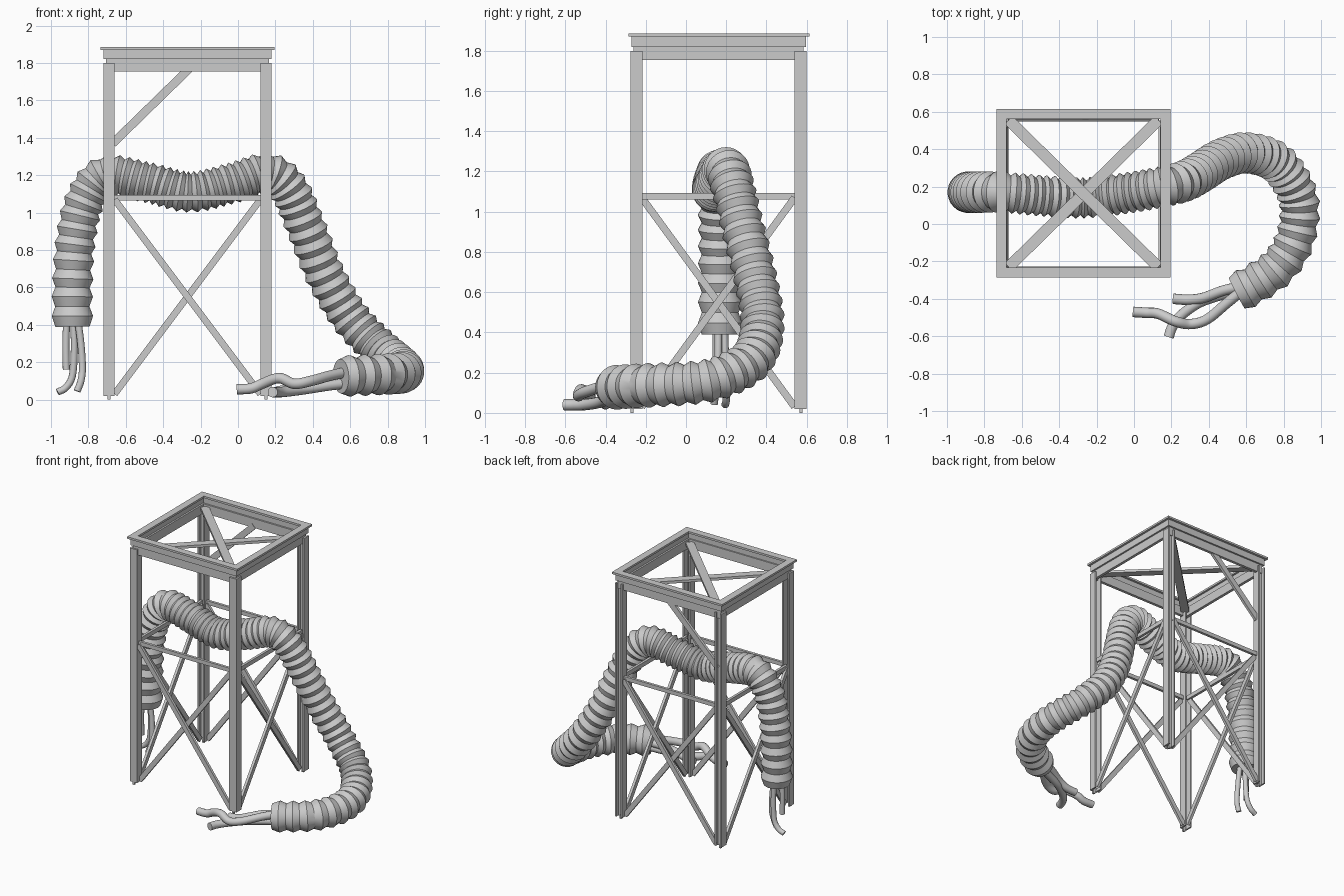
import bpy, bmesh
from math import sin, cos, pi, radians
from mathutils import Vector, Matrix

if "Cube" in bpy.data.objects:
    bpy.data.objects.remove(bpy.data.objects["Cube"])


def finish(name, bm, smooth=False):
    bmesh.ops.recalc_face_normals(bm, faces=bm.faces)
    me = bpy.data.meshes.new(name)
    bm.to_mesh(me)
    bm.free()
    if smooth:
        me.shade_smooth()
        me.set_sharp_from_angle(angle=radians(32))
    ob = bpy.data.objects.new(name, me)
    bpy.context.collection.objects.link(ob)
    return ob


def add_box(bm, x0, x1, y0, y1, z0, z1):
    m = Matrix.Translation(((x0 + x1) / 2, (y0 + y1) / 2, (z0 + z1) / 2)) @ \
        Matrix.Diagonal((x1 - x0, y1 - y0, z1 - z0, 1))
    bmesh.ops.create_cube(bm, size=1, matrix=m)


def bar(name, p, q, normal, width=0.036, thick=0.02):
    """Flat bar from p to q whose thin direction is normal."""
    p, q, n = Vector(p), Vector(q), Vector(normal)
    d = (q - p).normalized()
    s = n.cross(d)
    m = Matrix((d * (q - p).length, s * width, n * thick)).transposed().to_4x4()
    m.translation = (p + q) / 2
    bm = bmesh.new()
    bmesh.ops.create_cube(bm, size=1, matrix=m)
    finish(name, bm)


def ring(name, x0, x1, y0, y1, z0, z1, w):
    bm = bmesh.new()
    add_box(bm, x0, x1, y0, y0 + w, z0, z1)
    add_box(bm, x0, x1, y1 - w, y1, z0, z1)
    add_box(bm, x0, x0 + w, y0 + w, y1 - w, z0, z1)
    add_box(bm, x1 - w, x1, y0 + w, y1 - w, z0, z1)
    finish(name, bm)


def spline(ctrl, n=40):
    """Dense Catmull-Rom samples; works for any number of components."""
    c = [Vector(p) for p in ctrl]
    c = [2 * c[0] - c[1]] + c + [2 * c[-1] - c[-2]]
    out = []
    for i in range(1, len(c) - 2):
        a, b, d, e = c[i - 1:i + 3]
        for k in range(n):
            t = k / n
            out.append(0.5 * (2 * b + (d - a) * t + (2 * a - 5 * b + 4 * d - e) * t * t
                              + (3 * b - a - 3 * d + e) * t ** 3))
    return out + [c[-2]]


def sweep(name, pts, radii, seg):
    """Round tube through pts with a twist-free frame."""
    bm = bmesh.new()
    rows, side = [], None
    for i, p in enumerate(pts):
        t = (pts[min(i + 1, len(pts) - 1)] - pts[max(i - 1, 0)]).normalized()
        if side is None:
            side = t.orthogonal()
        side = (side - t * side.dot(t)).normalized()
        up = t.cross(side)
        rows.append([bm.verts.new(p + (side * cos(2 * pi * k / seg) + up * sin(2 * pi * k / seg)) * radii[i])
                     for k in range(seg)])
    for a, b in zip(rows, rows[1:]):
        for k in range(seg):
            j = (k + 1) % seg
            bm.faces.new((a[k], a[j], b[j], b[k]))
    bm.faces.new(rows[0])
    bm.faces.new(rows[-1])
    return finish(name, bm, True)


# Legs: front channels open to the back, rear legs are H beams, each with a small pin foot
XL, XR, YF, YB = -0.69, 0.15, -0.247, 0.569
H, T = 0.03, 0.012
for xn, x in (("left", XL), ("right", XR)):
    for yn, y in (("front", YF), ("back", YB)):
        bm = bmesh.new()
        add_box(bm, x - H, x - H + T, y - H, y + H, 0.02, 1.80)
        add_box(bm, x + H - T, x + H, y - H, y + H, 0.02, 1.80)
        wy = y - H if yn == "front" else y - T / 2
        add_box(bm, x - H + T, x + H - T, wy, wy + T, 0.02, 1.80)
        add_box(bm, x - 0.008, x + 0.008, wy, wy + 0.016, 0, 0.03)
        finish(yn + "_" + xn + "_leg", bm)

# Cross braces and middle rails on all four sides
for n, y in (("front", YF), ("back", YB)):
    bar(n + "_rail", (XL + 0.02, y, 1.08), (XR - 0.02, y, 1.08), (0, 1, 0), 0.03)
    bar(n + "_brace_a", (-0.66, y - 0.01, 1.07), (0.12, y - 0.01, 0.03), (0, 1, 0))
    bar(n + "_brace_b", (-0.66, y + 0.01, 0.03), (0.12, y + 0.01, 1.07), (0, 1, 0))
for n, x in (("left", XL), ("right", XR)):
    bar(n + "_rail", (x, YF + 0.02, 1.078), (x, YB - 0.02, 1.078), (1, 0, 0), 0.032)
    bar(n + "_brace_a", (x - 0.01, -0.22, 1.07), (x - 0.01, 0.54, 0.03), (1, 0, 0))
    bar(n + "_brace_b", (x + 0.01, -0.22, 0.03), (x + 0.01, 0.54, 1.07), (1, 0, 0))
bar("upper_knee_brace", (-0.67, YB, 1.37), (-0.26, YB, 1.77), (0, 1, 0), 0.045)

# Stepped top frame and its horizontal cross
ring("top_beams", -0.705, 0.165, -0.262, 0.584, 1.755, 1.825, 0.022)
ring("top_step", -0.718, 0.178, -0.272, 0.597, 1.82, 1.872, 0.022)
ring("top_flange", -0.735, 0.195, -0.287, 0.615, 1.87, 1.885, 0.054)
bar("top_cross_a", (-0.67, -0.23, 1.79), (0.13, 0.555, 1.79), (0, 0, 1), 0.06, 0.02)
bar("top_cross_b", (-0.67, 0.555, 1.80), (0.13, -0.23, 1.80), (0, 0, 1), 0.06, 0.02)

# Ribbed hose: x, y, z and rib pitch along the path
hose = [(-0.885, 0.17, 0.39, 0.11), (-0.885, 0.17, 0.60, 0.10), (-0.87, 0.17, 0.84, 0.085),
        (-0.82, 0.17, 1.06, 0.065), (-0.71, 0.17, 1.195, 0.048), (-0.48, 0.15, 1.16, 0.043),
        (-0.26, 0.14, 1.11, 0.042), (-0.04, 0.165, 1.155, 0.044), (0.155, 0.20, 1.21, 0.045),
        (0.27, 0.23, 1.13, 0.055)]
hose = [(Vector(p)) for p in hose] + [Vector(p) for p in (
        (0.36, 0.28, 0.93, 0.075), (0.465, 0.345, 0.67, 0.08), (0.60, 0.38, 0.44, 0.07),
        (0.76, 0.33, 0.27, 0.06), (0.865, 0.18, 0.18, 0.065), (0.885, 0.04, 0.15, 0.075),
        (0.85, -0.11, 0.14, 0.08), (0.77, -0.23, 0.135, 0.085), (0.66, -0.31, 0.13, 0.09),
        (0.55, -0.37, 0.125, 0.10))]
dense = spline(hose)
pts, acc = [dense[0].to_3d()], 0
for a, b in zip(dense, dense[1:]):
    acc += (b.to_3d() - a.to_3d()).length
    if acc >= b[3] / 2:
        acc -= b[3] / 2
        pts.append(b.to_3d())
radii = [0.111 if i % 2 else 0.092 for i in range(len(pts))]
sweep("ribbed_hose", pts, radii, 28)

# Loose cables hanging from the left end and lying on the floor at the right end
cables = {
    "hanging_cable_a": (0.019, [(-0.915, 0.15, 0.45), (-0.92, 0.15, 0.3), (-0.918, 0.15, 0.16)]),
    "hanging_cable_b": (0.019, [(-0.88, 0.19, 0.45), (-0.875, 0.195, 0.28), (-0.885, 0.20, 0.13),
                                (-0.92, 0.20, 0.065), (-0.965, 0.195, 0.04)]),
    "hanging_cable_c": (0.019, [(-0.86, 0.16, 0.45), (-0.84, 0.16, 0.3), (-0.832, 0.155, 0.17),
                                (-0.84, 0.145, 0.1), (-0.86, 0.14, 0.045)]),
    "floor_cable_a": (0.028, [(0.60, -0.34, 0.15), (0.50, -0.42, 0.13), (0.39, -0.51, 0.10),
                              (0.30, -0.535, 0.085), (0.22, -0.52, 0.115), (0.13, -0.48, 0.085),
                              (0.07, -0.475, 0.06), (-0.005, -0.47, 0.055)]),
    "floor_cable_b": (0.028, [(0.60, -0.33, 0.13), (0.48, -0.355, 0.12), (0.37, -0.395, 0.085),
                              (0.29, -0.405, 0.055), (0.21, -0.40, 0.045)]),
    "floor_cable_c": (0.028, [(0.60, -0.34, 0.09), (0.48, -0.375, 0.075), (0.35, -0.42, 0.055),
                              (0.25, -0.49, 0.042), (0.205, -0.55, 0.04), (0.185, -0.605, 0.04)]),
}
for name, (r, c) in cables.items():
    path = spline(c, 8)
    sweep(name, path, [r] * len(path), 14)
